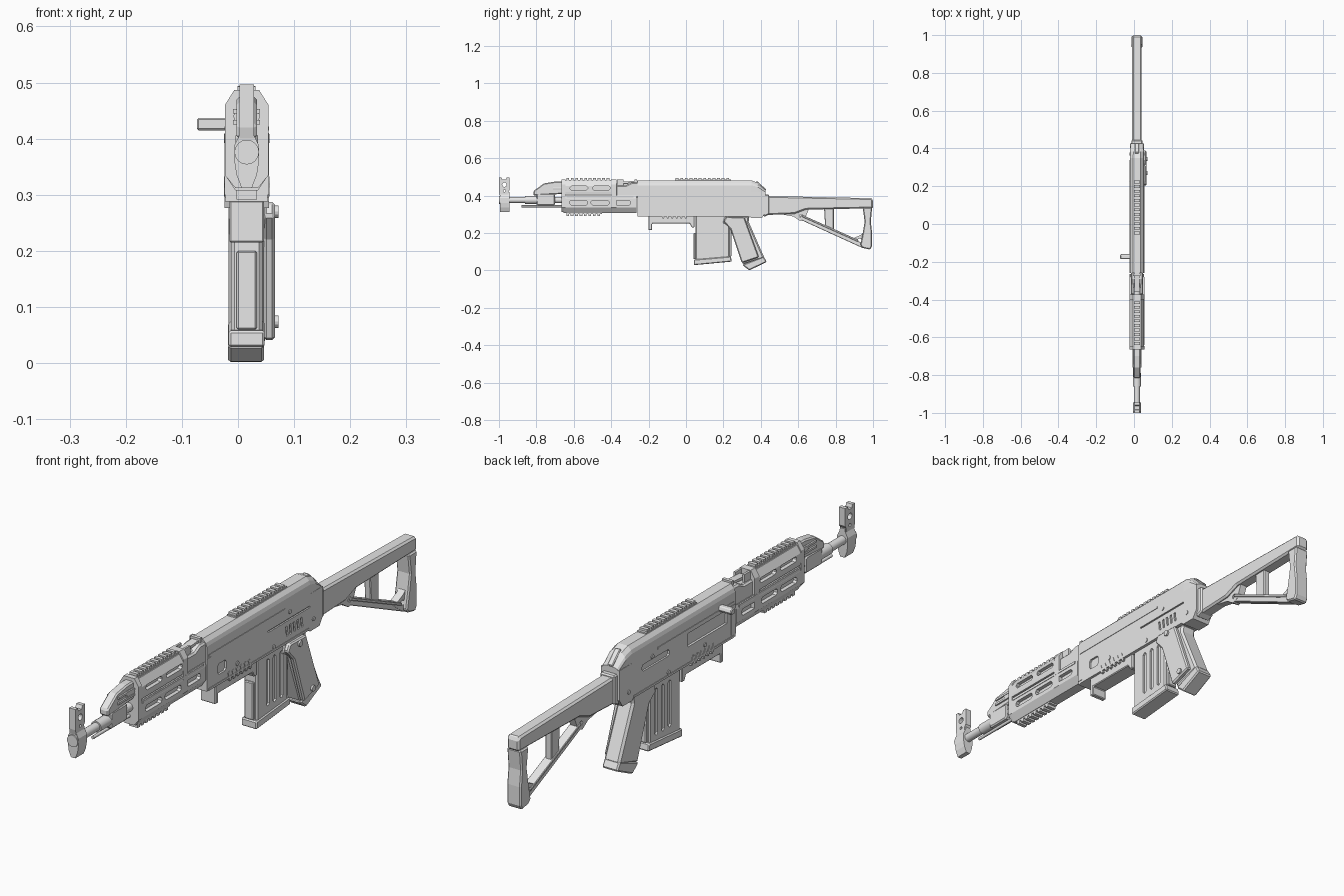
import bpy, bmesh, math

CX = 0.0155  # centre plane of the rifle
grey = bpy.data.materials.new("light_grey")
grey.diffuse_color = (0.8, 0.8, 0.8, 1)


def finish(name, bm, bevel=0):
    bmesh.ops.recalc_face_normals(bm, faces=bm.faces)
    me = bpy.data.meshes.new(name)
    bm.to_mesh(me)
    bm.free()
    me.materials.append(grey)
    ob = bpy.data.objects.new(name, me)
    bpy.context.collection.objects.link(ob)
    if bevel:
        m = ob.modifiers.new("bevel", 'BEVEL')
        m.width, m.segments = bevel, 1
        m.limit_method, m.angle_limit = 'ANGLE', math.radians(50)
    return ob


def add_rings(bm, rings):
    vs = [[bm.verts.new(p) for p in r] for r in rings]
    n = len(vs[0])
    for a, b in zip(vs, vs[1:]):
        for i in range(n):
            bm.faces.new((a[i], a[(i + 1) % n], b[(i + 1) % n], b[i]))
    bm.faces.new(vs[0])
    bm.faces.new(vs[-1])


def prisms(name, items, bevel=0):
    """Side outlines in (y, z), each spanning u0..u1 across the width."""
    bm = bmesh.new()
    for pts, u0, u1 in items:
        add_rings(bm, [[(CX + u, y, z) for y, z in pts] for u in (u0, u1)])
    return finish(name, bm, bevel)


def loft(name, stations, bevel=0):
    """Half sections in (u, z), mirrored, placed along y."""
    bm = bmesh.new()
    add_rings(bm, [[(CX + u, y, z) for u, z in half] +
                   [(CX - u, y, z) for u, z in reversed(half)] for y, half in stations])
    return finish(name, bm, bevel)


def rect(y0, y1, z0, z1):
    return [(y0, z0), (y1, z0), (y1, z1), (y0, z1)]


def slot(y0, y1, z0, z1, c=0.007):
    return [(y0 + c, z0), (y1 - c, z0), (y1, z0 + c), (y1, z1 - c),
            (y1 - c, z1), (y0 + c, z1), (y0, z1 - c), (y0, z0 + c)]


def disc(y, z, r, n=12):
    return [(y + r * math.cos(math.tau * i / n), z + r * math.sin(math.tau * i / n)) for i in range(n)]


def bar(a, b, w):
    dy, dz = b[0] - a[0], b[1] - a[1]
    k = w / 2 / math.hypot(dy, dz)
    ny, nz = -dz * k, dy * k
    return [(a[0] + ny, a[1] + nz), (b[0] + ny, b[1] + nz), (b[0] - ny, b[1] - nz), (a[0] - ny, a[1] - nz)]


def tube(name, y0, y1, z, r, n=16):
    bm = bmesh.new()
    add_rings(bm, [[(CX + u, y, zz) for u, zz in disc(0, z, r, n)] for y in (y0, y1)])
    ob = finish(name, bm)
    for p in ob.data.polygons:
        p.use_smooth = len(p.vertices) == 4
    return ob


def cut(ob, items):
    cutter = prisms("cutter", items)
    m = ob.modifiers.new("cut", 'BOOLEAN')
    m.operation, m.solver, m.object = 'DIFFERENCE', 'EXACT', cutter
    dg = bpy.context.evaluated_depsgraph_get()
    me = bpy.data.meshes.new_from_object(ob.evaluated_get(dg))
    ob.modifiers.clear()
    ob.data = me
    bpy.data.objects.remove(cutter)


def both(pts, inner, outer):
    return [(pts, inner, outer), (pts, -outer, -inner)]


def teeth(y0, y1, n, z0, z1, half):
    p = (y1 - y0) / n
    return [(rect(y0 + i * p, y0 + (i + 0.6) * p, z0, z1), -half, half) for i in range(n)]


# Barrel group
tube("barrel", -0.995, -0.55, 0.376, 0.016)
tube("barrel_collar", -0.86, -0.79, 0.376, 0.021)
tube("muzzle_nut", -1.0, -0.945, 0.376, 0.022)
tube("cleaning_rod", -0.88, -0.64, 0.343, 0.006, 8)
low = [(0.009, 0.312), (0.018, 0.335), (0.022, 0.36), (0.022, 0.388), (0.012, 0.408), (0.010, 0.42)]
loft("front_sight_base", [(-0.995, low), (-0.945, low)])
post = prisms("front_sight_post", [([(-0.995, 0.40), (-0.95, 0.40), (-0.95, 0.42), (-0.943, 0.43),
              (-0.943, 0.497), (-0.958, 0.497), (-0.964, 0.485), (-0.982, 0.485),
              (-0.986, 0.497), (-1.0, 0.497), (-1.0, 0.42)], -0.013, 0.013)])
cut(post, [(disc(-0.971, 0.458, 0.012), -0.1, 0.1), (disc(-0.971, 0.425, 0.006), -0.1, 0.1)])

# Gas block
prisms("gas_block", [([(-0.815, 0.40), (-0.815, 0.425), (-0.76, 0.465), (-0.70, 0.475),
       (-0.64, 0.475), (-0.64, 0.41)], -0.018, 0.018),
       (slot(-0.80, -0.70, 0.347, 0.41), -0.02, 0.02)], 0.005)
tube("gas_tube", -0.71, -0.30, 0.44, 0.024, 8)
prisms("gas_block_ribs", [(rect(-0.76, -0.65, z, z + 0.008), -0.024, 0.024) for z in (0.425, 0.445)])

# Handguard, upper and lower shells with rounded slots
up = [(0.037, 0.407), (0.0385, 0.42), (0.0385, 0.452), (0.022, 0.478)]
upper = loft("upper_handguard", [(-0.655, up), (-0.39, up)])
cut(upper, sum((both(slot(y, y + 0.095, 0.43, 0.45), 0.024, 0.1) for y in (-0.62, -0.50)), []))
lo = [(0.020, 0.308), (0.0385, 0.335), (0.0385, 0.385), (0.034, 0.40)]
lower = loft("lower_handguard", [(-0.655, lo), (-0.265, lo)])
cut(lower, sum((both(slot(y, y + 0.095, 0.350, 0.374), 0.024, 0.1) for y in (-0.622, -0.507, -0.392)), []))
ring = [(0.02, 0.312), (0.039, 0.335), (0.039, 0.46), (0.022, 0.487)]
loft("handguard_front_band", [(-0.665, ring), (-0.645, ring)])
loft("handguard_rear_band", [(-0.40, ring), (-0.372, ring)])
prisms("handguard_seam_rail", both(rect(-0.64, -0.28, 0.388, 0.398), 0.03, 0.0395))
prisms("handguard_top_rail", [(rect(-0.645, -0.40, 0.475, 0.484), -0.018, 0.018)] +
       teeth(-0.64, -0.40, 10, 0.483, 0.493, 0.016))
prisms("handguard_bottom_rail", [(rect(-0.64, -0.45, 0.302, 0.312), -0.018, 0.018)] +
       teeth(-0.64, -0.45, 8, 0.292, 0.303, 0.018))

# Rear sight
prisms("rear_sight_block", [([(-0.375, 0.39), (-0.24, 0.39), (-0.24, 0.47), (-0.29, 0.47),
       (-0.32, 0.455), (-0.375, 0.455)], -0.032, 0.032)], 0.006)
prisms("rear_sight_leaf", [(bar((-0.36, 0.467), (-0.26, 0.475), 0.01), -0.014, 0.014),
       (rect(-0.275, -0.262, 0.465, 0.487), -0.02, 0.02)] +
       both(rect(-0.37, -0.335, 0.45, 0.485), 0.014, 0.022))

# Receiver with its cover, side recesses and vents
body = prisms("receiver", [([(-0.26, 0.288), (0.34, 0.288), (0.35, 0.28), (0.405, 0.28), (0.425, 0.31),
              (0.425, 0.42), (-0.26, 0.42)], -0.0375, 0.0375)])
cuts = [(rect(-0.21, 0.02, 0.355, 0.405), -0.1, -0.029),
        (slot(0.13, 0.29, 0.365, 0.39), -0.1, -0.031),
        (slot(-0.195, -0.145, 0.325, 0.365), 0.030, 0.1),
        (rect(0.10, 0.35, 0.37, 0.376), 0.032, 0.1)]
cuts += [(bar((0.215 + 0.022 * i, 0.315), (0.21 + 0.022 * i, 0.352), 0.009), 0.032, 0.1) for i in range(5)]
cut(body, cuts)
cov = [(0.0375, 0.415), (0.0375, 0.455), (0.033, 0.468), (0.02, 0.481)]
mid = [(0.0365, 0.415), (0.0365, 0.445), (0.032, 0.456), (0.019, 0.468)]
end = [(0.034, 0.415), (0.034, 0.418), (0.028, 0.424), (0.014, 0.428)]
loft("receiver_cover", [(-0.26, cov), (0.35, cov), (0.385, mid), (0.425, end)])
prisms("cover_latch", [(bar((0.375, 0.474), (0.425, 0.428), 0.012), -0.011, 0.011)], 0.003)
prisms("receiver_side_rail", both(rect(-0.25, 0.20, 0.415, 0.422), 0.035, 0.0395))
prisms("receiver_lower_lip", both(rect(-0.25, 0.34, 0.288, 0.296), 0.035, 0.0395))
prisms("receiver_grooves", both(rect(-0.26, -0.235, 0.30, 0.41), 0.035, 0.0395) +
       sum((both(bar((y, 0.278), (y - 0.012, 0.312), 0.01), 0.03, 0.0395)
            for y in [-0.12 + 0.024 * i for i in range(6)]), []))
prisms("receiver_pins", sum((both(disc(y, z, 0.008), 0.03, 0.0405)
       for y, z in ((0.135, 0.305), (0.23, 0.40), (0.37, 0.32), (-0.08, 0.325))), []))
prisms("receiver_top_rail", [(rect(-0.06, 0.24, 0.477, 0.486), -0.018, 0.018)] +
       teeth(-0.055, 0.24, 12, 0.485, 0.494, 0.016))
prisms("charging_handle", [([(-0.185, 0.415), (-0.165, 0.415), (-0.16, 0.425), (-0.165, 0.437),
       (-0.185, 0.437)], -0.0885, -0.02)], 0.003)

# Underside block ahead of the magazine
prisms("magazine_well", [([(-0.20, 0.29), (-0.20, 0.215), (-0.182, 0.215), (-0.182, 0.25), (0.02, 0.25),
       (0.03, 0.23), (0.045, 0.23), (0.045, 0.29)], -0.031, 0.031)], 0.003)

# Magazine with side slots and foot
mag = prisms("magazine", [([(0.05, 0.30), (0.05, 0.045), (0.232, 0.055), (0.232, 0.30)], -0.028, 0.028)], 0.006)
cut(mag, sum((both(slot(y, y + 0.018, 0.09, 0.265), 0.021, 0.1) for y in (0.105, 0.145, 0.185)), []))
prisms("magazine_foot", [([(0.042, 0.028), (0.245, 0.047), (0.24, 0.075), (0.042, 0.058)],
       -0.032, 0.032)], 0.004)
prisms("magazine_spine", [(rect(0.225, 0.243, 0.075, 0.29), -0.02, 0.02),
       (rect(0.04, 0.052, 0.06, 0.20), -0.018, 0.018)], 0.003)

# Pistol grip with raised right panel, screws and end cap
prisms("grip", [([(0.205, 0.29), (0.195, 0.255), (0.235, 0.225), (0.305, 0.03), (0.42, 0.065),
       (0.335, 0.26), (0.34, 0.29)], -0.032, 0.033)], 0.008)
prisms("grip_panel", [([(0.215, 0.287), (0.20, 0.262), (0.238, 0.22), (0.298, 0.04), (0.39, 0.07),
       (0.312, 0.285)], 0.03, 0.0505)], 0.005)
prisms("grip_screws", [(disc(0.27, 0.27, 0.011), 0.04, 0.057), (disc(0.345, 0.074, 0.011), 0.04, 0.057)])
prisms("grip_cap", [([(0.30, 0.03), (0.338, 0.0), (0.432, 0.045), (0.415, 0.075)], -0.033, 0.031)], 0.005)

# Skeleton stock
prisms("stock_hinge", [([(0.415, 0.285), (0.445, 0.30), (0.445, 0.405), (0.415, 0.405)], -0.03, 0.03)], 0.005)
prisms("stock_beam", [([(0.42, 0.398), (0.99, 0.386), (1.0, 0.378), (1.0, 0.332), (0.64, 0.325),
       (0.58, 0.302), (0.43, 0.296)], -0.025, 0.025)], 0.007)
lug = prisms("stock_lug", [([(0.52, 0.335), (0.52, 0.298), (0.575, 0.288), (0.61, 0.265), (0.635, 0.275),
             (0.66, 0.335)], -0.014, 0.014)])
cut(lug, [(disc(0.617, 0.29, 0.01), -0.1, 0.1)])
prisms("stock_diagonal_strut", [(bar((0.61, 0.285), (0.95, 0.13), 0.024), -0.013, 0.013),
       (bar((0.62, 0.292), (0.92, 0.158), 0.01), -0.018, 0.018)], 0.002)
prisms("stock_upright", [([(0.738, 0.335), (0.745, 0.222), (0.79, 0.20), (0.79, 0.335)], -0.013, 0.013)], 0.003)
gusset = prisms("stock_gusset", [([(0.88, 0.165), (0.925, 0.13), (0.96, 0.13), (0.96, 0.215),
                (0.935, 0.19)], -0.014, 0.014)])
cut(gusset, [(disc(0.928, 0.16, 0.01), -0.1, 0.1)])
prisms("butt_plate", [([(0.945, 0.335), (0.955, 0.26), (0.945, 0.20), (0.932, 0.135), (0.945, 0.12),
       (0.985, 0.111), (0.995, 0.13), (0.995, 0.20), (0.988, 0.26), (0.995, 0.335)], -0.029, 0.029)], 0.005)
